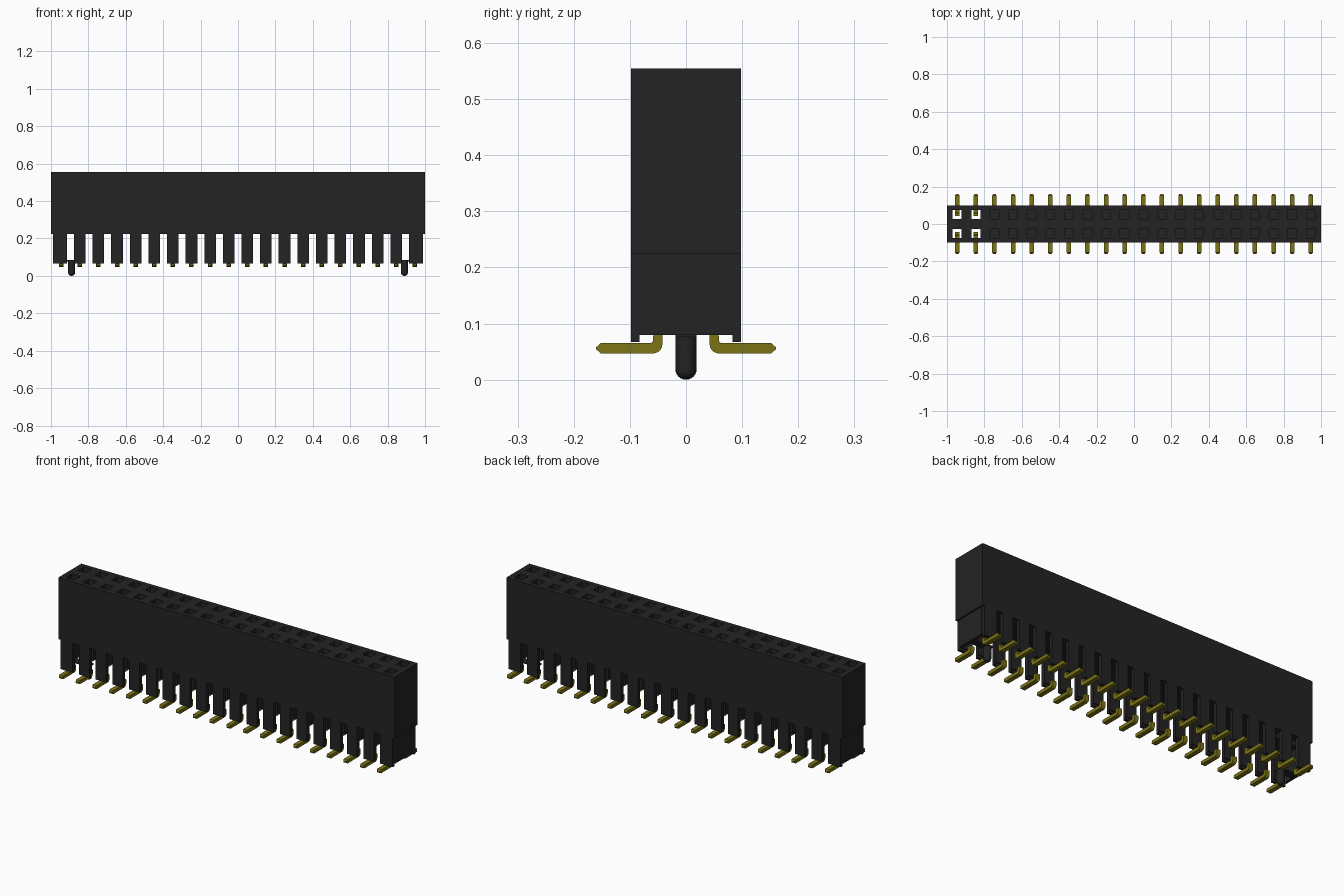
import bpy, bmesh, math
from mathutils import Matrix, Vector

cube = bpy.data.objects.get("Cube")
if cube:
    bpy.data.objects.remove(cube, do_unlink=True)


def material(name, rgb):
    m = bpy.data.materials.new(name)
    m.use_nodes = True
    m.diffuse_color = (*rgb, 1)
    m.node_tree.nodes["Principled BSDF"].inputs["Base Color"].default_value = (*rgb, 1)
    return m


BLACK = material("black plastic", (0.017, 0.017, 0.017))
GOLD = material("dull gold", (0.2, 0.175, 0.008))

PITCH, COLUMNS = 0.0995, 20
XS = [(i - (COLUMNS - 1) / 2) * PITCH for i in range(COLUMNS)]
ROW_Y = 0.05
SKIRT_TOP = 0.225


def finish(name, bm, mat):
    bmesh.ops.recalc_face_normals(bm, faces=bm.faces)
    mesh = bpy.data.meshes.new(name)
    bm.to_mesh(mesh)
    bm.free()
    mesh.materials.append(mat)
    ob = bpy.data.objects.new(name, mesh)
    bpy.context.collection.objects.link(ob)
    return ob


def add_box(bm, x0, x1, y0, y1, z0, z1):
    size = Vector((x1 - x0, y1 - y0, z1 - z0))
    centre = Vector((x0 + x1, y0 + y1, z0 + z1)) / 2
    bmesh.ops.create_cube(bm, size=1, matrix=Matrix.Translation(centre) @ Matrix.Diagonal((*size, 1)))


# Main housing with two rows of square sockets; the first two columns go through
bm = bmesh.new()
add_box(bm, -1, 1, -0.098, 0.098, SKIRT_TOP, 0.555)
housing = finish("housing", bm, BLACK)

bm = bmesh.new()
for i, x in enumerate(XS):
    floor = 0.1 if i < 2 else 0.26
    for y in (-ROW_Y, ROW_Y):
        add_box(bm, x - 0.024, x + 0.024, y - 0.024, y + 0.024, floor, 0.6)
cutter = finish("socket_cutter", bm, BLACK)
cutter.hide_render = True

cut = housing.modifiers.new("sockets", "BOOLEAN")
cut.operation, cut.solver, cut.object = "DIFFERENCE", "EXACT", cutter
bpy.context.view_layer.objects.active = housing
bpy.ops.object.modifier_apply(modifier=cut.name)
bpy.data.objects.remove(cutter, do_unlink=True)

# Slotted skirts: one leg per contact, each with a narrow foot
for side, name in ((-1, "front_skirt"), (1, "back_skirt")):
    bm = bmesh.new()
    for i, x in enumerate(XS):
        x0 = -0.988 if i == 0 else x - 0.031
        x1 = 0.988 if i == COLUMNS - 1 else x + 0.031
        for inner, z0, z1 in ((0.078, 0.08, SKIRT_TOP), (0.083, 0.067, 0.08)):
            ya, yb = sorted((side * inner, side * 0.098))
            add_box(bm, x0, x1, ya, yb, z0, z1)
    finish(name, bm, BLACK)

# End walls, each with a thin bracket carrying a locating peg
for side, name in ((-1, "right"), (1, "left")):
    bm = bmesh.new()
    xa, xb = sorted((side * 0.975, side * 0.99))
    add_box(bm, xa, xb, -0.079, 0.079, 0.08, SKIRT_TOP)
    finish(name + "_end_wall", bm, BLACK)

    bm = bmesh.new()
    xa, xb = sorted((side * 0.872, side * 0.975))
    add_box(bm, xa, xb, -0.019, 0.019, 0.076, 0.084)
    finish(name + "_peg_bracket", bm, BLACK)

    # Round-ended peg turned from a profile
    bm = bmesh.new()
    r = 0.019
    profile = [(r * math.sin(a), r - r * math.cos(a)) for a in [k * math.pi / 12 for k in range(7)]]
    profile += [(r, 0.08), (0, 0.08)]
    verts = [bm.verts.new((p, 0, z)) for p, z in profile]
    edges = [bm.edges.new(pair) for pair in zip(verts, verts[1:])]
    bmesh.ops.spin(bm, geom=verts + edges, cent=(0, 0, 0), axis=(0, 0, 1),
                   angle=2 * math.pi, steps=20)
    bmesh.ops.remove_doubles(bm, verts=bm.verts, dist=1e-5)
    peg = finish(name + "_locating_peg", bm, BLACK)
    peg.location.x = side * 0.89
    bpy.ops.object.select_all(action="DESELECT")
    peg.select_set(True)
    bpy.context.view_layer.objects.active = peg
    bpy.ops.object.shade_smooth_by_angle(angle=math.radians(40))


# Bent contact leads: a side profile extruded across the lead width
LEAD = [(0.042, 0.084), (0.042, 0.064), (0.0435, 0.056), (0.049, 0.0495), (0.057, 0.047),
        (0.152, 0.047), (0.16, 0.054), (0.16, 0.058), (0.152, 0.065),
        (0.062, 0.065), (0.059, 0.068), (0.058, 0.084)]
for side, name in ((-1, "front_leads"), (1, "back_leads")):
    bm = bmesh.new()
    for x in XS:
        face = bm.faces.new([bm.verts.new((x - 0.012, side * y, z)) for y, z in LEAD])
        ext = bmesh.ops.extrude_face_region(bm, geom=[face])["geom"]
        new = [v for v in ext if isinstance(v, bmesh.types.BMVert)]
        bmesh.ops.translate(bm, verts=new, vec=(0.024, 0, 0))
    # Narrow the tips
    for v in bm.verts:
        if abs(v.co.y) > 0.159:
            x = min(XS, key=lambda c: abs(c - v.co.x))
            v.co.x = x + (v.co.x - x) * 0.6
    finish(name, bm, GOLD)
